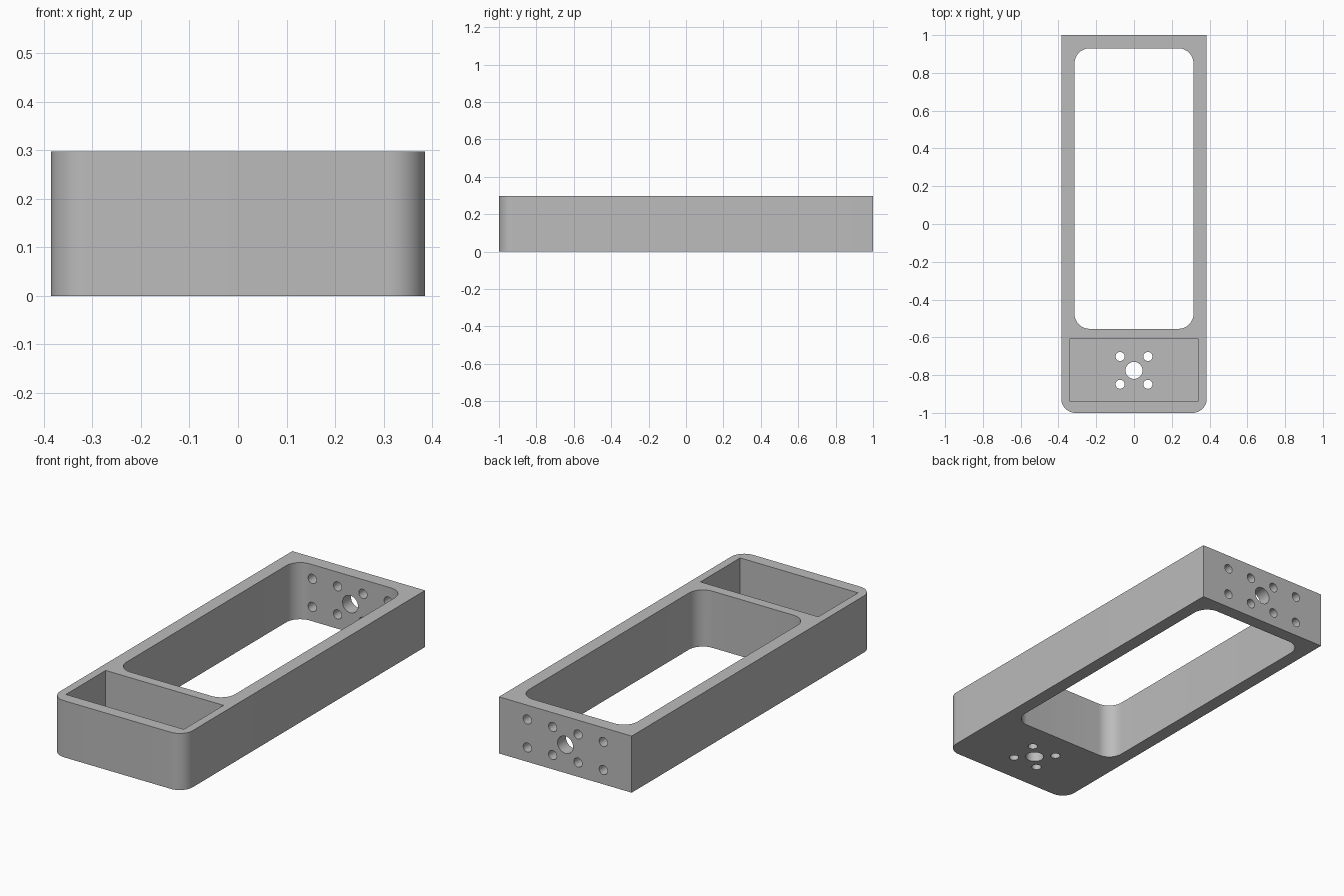
import bpy
import bmesh
import math
from mathutils import Matrix, Vector

HALF_W, HALF_L, HEIGHT = 0.385, 1.0, 0.297
PITCH = 0.0735          # half spacing of the screw pattern
FLOOR = 0.065           # thickness under the pocket

cube = bpy.data.objects.get("Cube")
if cube:
    bpy.data.objects.remove(cube, do_unlink=True)

grey = bpy.data.materials.new("plain grey")
grey.use_nodes = True
colour = (0.5, 0.5, 0.5, 1)
grey.diffuse_color = colour
grey.node_tree.nodes["Principled BSDF"].inputs["Base Color"].default_value = colour


def outline(x, y0, y1, front_r, back_r, steps=12):
    """Counter-clockwise rectangle with its own front and back corner radii."""
    pts = []
    corners = [(1, 1, back_r), (-1, 1, back_r), (-1, -1, front_r), (1, -1, front_r)]
    for i, (sx, sy, r) in enumerate(corners):
        cx, cy = sx * (x - r), (y1 - r if sy > 0 else y0 + r)
        for k in range(steps + 1 if r else 1):
            a = (i + k / steps) * math.pi / 2
            pts.append((cx + r * math.cos(a), cy + r * math.sin(a)))
    return pts


def prism(bm, pts, z0, z1):
    """Extrude a flat outline between two heights."""
    face = bm.faces.new([bm.verts.new((x, y, z0)) for x, y in pts])
    face.normal_flip()
    out = bmesh.ops.extrude_face_region(bm, geom=[face], use_keep_orig=True)
    verts = [g for g in out["geom"] if isinstance(g, bmesh.types.BMVert)]
    bmesh.ops.translate(bm, verts=verts, vec=(0, 0, z1 - z0))


def drill(bm, centre, radius, length, turn=None):
    """Add a cylinder, upright or turned."""
    matrix = Matrix.Translation(Vector(centre)) @ (turn or Matrix())
    bmesh.ops.create_cone(bm, cap_ends=True, segments=32, radius1=radius,
                          radius2=radius, depth=length, matrix=matrix)


def finish(bm, name):
    bmesh.ops.recalc_face_normals(bm, faces=bm.faces)
    mesh = bpy.data.meshes.new(name)
    bm.to_mesh(mesh)
    bm.free()
    mesh.materials.append(grey)
    obj = bpy.data.objects.new(name, mesh)
    bpy.context.collection.objects.link(obj)
    return obj


# Outer block, rounded at the front only
bm = bmesh.new()
prism(bm, outline(HALF_W, -HALF_L, HALF_L, 0.075, 0), 0, HEIGHT)
frame = finish(bm, "bracket_frame")

# Through window and front pocket
bm = bmesh.new()
prism(bm, outline(0.315, -0.555, 0.93, 0.08, 0.08), -0.1, HEIGHT + 0.1)
prism(bm, outline(0.342, -0.937, -0.608, 0, 0), FLOOR, HEIGHT + 0.1)
openings = finish(bm, "opening_cutter")

# Screw and shaft holes in the pocket floor and the back wall
bm = bmesh.new()
hole_y, mid_z = -0.775, HEIGHT / 2
sideways = Matrix.Rotation(math.pi / 2, 4, "X")
drill(bm, (0, hole_y, FLOOR / 2), 0.045, 0.2)
drill(bm, (0, 0.965, mid_z), 0.045, 0.2, sideways)
for side in (-1, 1):
    for row in (-1, 1):
        drill(bm, (side * PITCH, hole_y + row * PITCH, FLOOR / 2), 0.024, 0.2)
        for column in (1, 3):
            drill(bm, (side * column * PITCH, 0.965, mid_z + row * PITCH),
                  0.024, 0.2, sideways)
holes = finish(bm, "hole_cutter")

# Cut the frame, then drop the cutters
bpy.ops.object.select_all(action="DESELECT")
bpy.context.view_layer.objects.active = frame
frame.select_set(True)
for cutter in (openings, holes):
    cutter.hide_render = True
    mod = frame.modifiers.new(cutter.name, "BOOLEAN")
    mod.operation, mod.solver, mod.object = "DIFFERENCE", "EXACT", cutter
    bpy.ops.object.modifier_apply(modifier=mod.name)
    bpy.data.objects.remove(cutter, do_unlink=True)

bpy.ops.object.shade_smooth_by_angle(angle=math.radians(30))
